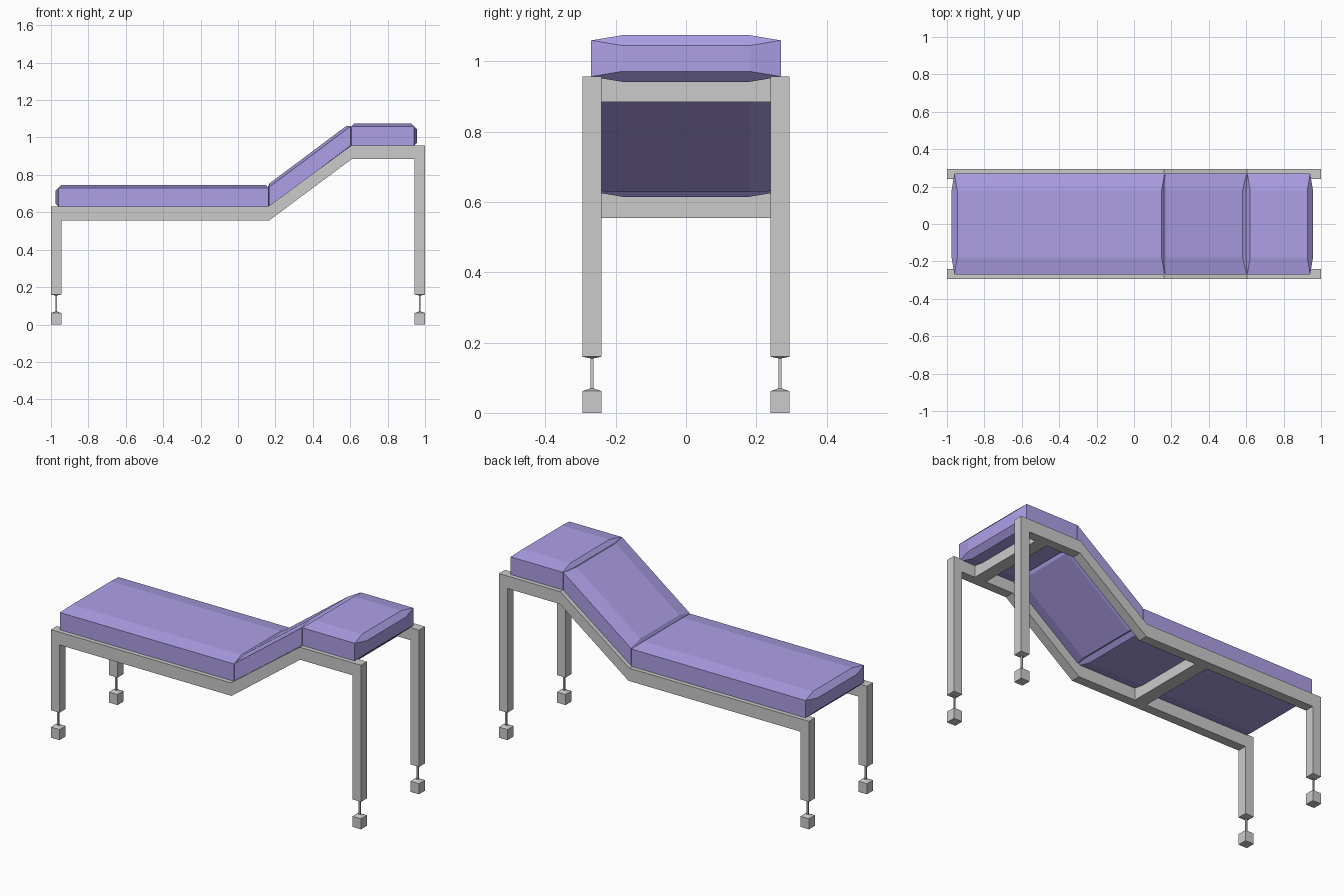
import bpy, bmesh
from mathutils import Vector

if "Cube" in bpy.data.objects:
    bpy.data.objects.remove(bpy.data.objects["Cube"])

HALF_IN, HALF_OUT = 0.24, 0.295      # inner / outer y of the side frames
LEG_T = 0.055

purple = bpy.data.materials.new("purple_upholstery")
purple.diffuse_color = (0.42, 0.35, 0.80, 1)
purple.use_nodes = True
purple.node_tree.nodes["Principled BSDF"].inputs["Base Color"].default_value = purple.diffuse_color


def finish(bm, name, mat=None):
    bmesh.ops.recalc_face_normals(bm, faces=bm.faces[:])
    me = bpy.data.meshes.new(name)
    bm.to_mesh(me)
    bm.free()
    ob = bpy.data.objects.new(name, me)
    bpy.context.collection.objects.link(ob)
    if mat:
        me.materials.append(mat)
    return ob


def extrude_profile(name, pts, y0, y1):
    """Extrude an x-z outline between two y values."""
    bm = bmesh.new()
    a = [bm.verts.new((x, y0, z)) for x, z in pts]
    b = [bm.verts.new((x, y1, z)) for x, z in pts]
    bm.faces.new(a)
    bm.faces.new(b)
    n = len(pts)
    for i in range(n):
        j = (i + 1) % n
        bm.faces.new((a[i], a[j], b[j], b[i]))
    return finish(bm, name)


def foot(name, cx, cy):
    """Square foot block, thin stem and the flared leg socket."""
    big, thin = LEG_T / 2, 0.004
    bm = bmesh.new()
    rings = []
    for z, h in ((0, big), (0.062, big), (0.07, thin), (0.155, thin), (0.16, big)):
        rings.append([bm.verts.new((cx + sx * h, cy + sy * h, z))
                      for sx, sy in ((-1, -1), (1, -1), (1, 1), (-1, 1))])
    bm.faces.new(rings[0])
    for r, s in zip(rings, rings[1:]):
        for i in range(4):
            j = (i + 1) % 4
            bm.faces.new((r[i], r[j], s[j], s[i]))
    return finish(bm, name)


def cushion(name, quad, half=0.27, mid=0.18, d=0.015):
    """Puffed pad: x-z quad at its sides, swollen eight-sided section in the middle."""
    p = [Vector(c) for c in quad]                 # counter-clockwise
    ring8 = []
    for i in range(4):
        j = (i + 1) % 4
        t = (p[j] - p[i]).normalized()
        n = Vector((t.y, -t.x))
        ring8 += [p[i] + (t + n) * d, p[j] + (n - t) * d]
    bm = bmesh.new()
    mids = []
    for s in (-1, 1):
        side = [bm.verts.new((v.x, s * half, v.y)) for v in p]
        octo = [bm.verts.new((v.x, s * mid, v.y)) for v in ring8]
        mids.append(octo)
        bm.faces.new(side)
        for i in range(4):
            j = (i + 1) % 4
            bm.faces.new((side[i], side[j], octo[2 * i + 1], octo[2 * i]))
            bm.faces.new((side[i], octo[2 * i], octo[2 * i - 1]))
    a, b = mids
    for i in range(8):
        j = (i + 1) % 8
        bm.faces.new((a[i], a[j], b[j], b[i]))
    return finish(bm, name, purple)


# Side frames: legs and bent rail in one outline
outline = [(-1, 0.16), (-1, 0.63), (0.16, 0.63), (0.605, 0.957), (1, 0.957), (1, 0.16),
           (1 - LEG_T, 0.16), (1 - LEG_T, 0.884), (0.607, 0.884), (0.165, 0.555),
           (-1 + LEG_T, 0.555), (-1 + LEG_T, 0.16)]
for label, s in (("front", -1), ("back", 1)):
    extrude_profile(label + "_side_frame", outline, s * HALF_IN, s * HALF_OUT)
    for end, e in (("foot_end", -1), ("head_end", 1)):
        foot(f"{label}_{end}_leveling_foot", e * (1 - LEG_T / 2), s * (HALF_IN + HALF_OUT) / 2)

# Cross bars joining the side frames
for name, x0, x1, z0, z1 in (("seat_cross_bar", -0.285, -0.207, 0.555, 0.63),
                             ("head_cross_bar", 0.785, 0.86, 0.884, 0.957)):
    extrude_profile(name, [(x0, z0), (x1, z0), (x1, z1), (x0, z1)], -HALF_IN, HALF_IN)

# Three cushions
cushion("seat_cushion", [(-0.96, 0.63), (0.163, 0.63), (0.163, 0.731), (-0.96, 0.731)])
cushion("back_cushion", [(0.167, 0.632), (0.602, 0.957), (0.602, 1.06), (0.167, 0.735)])
cushion("head_cushion", [(0.606, 0.957), (0.942, 0.957), (0.942, 1.06), (0.606, 1.06)])
